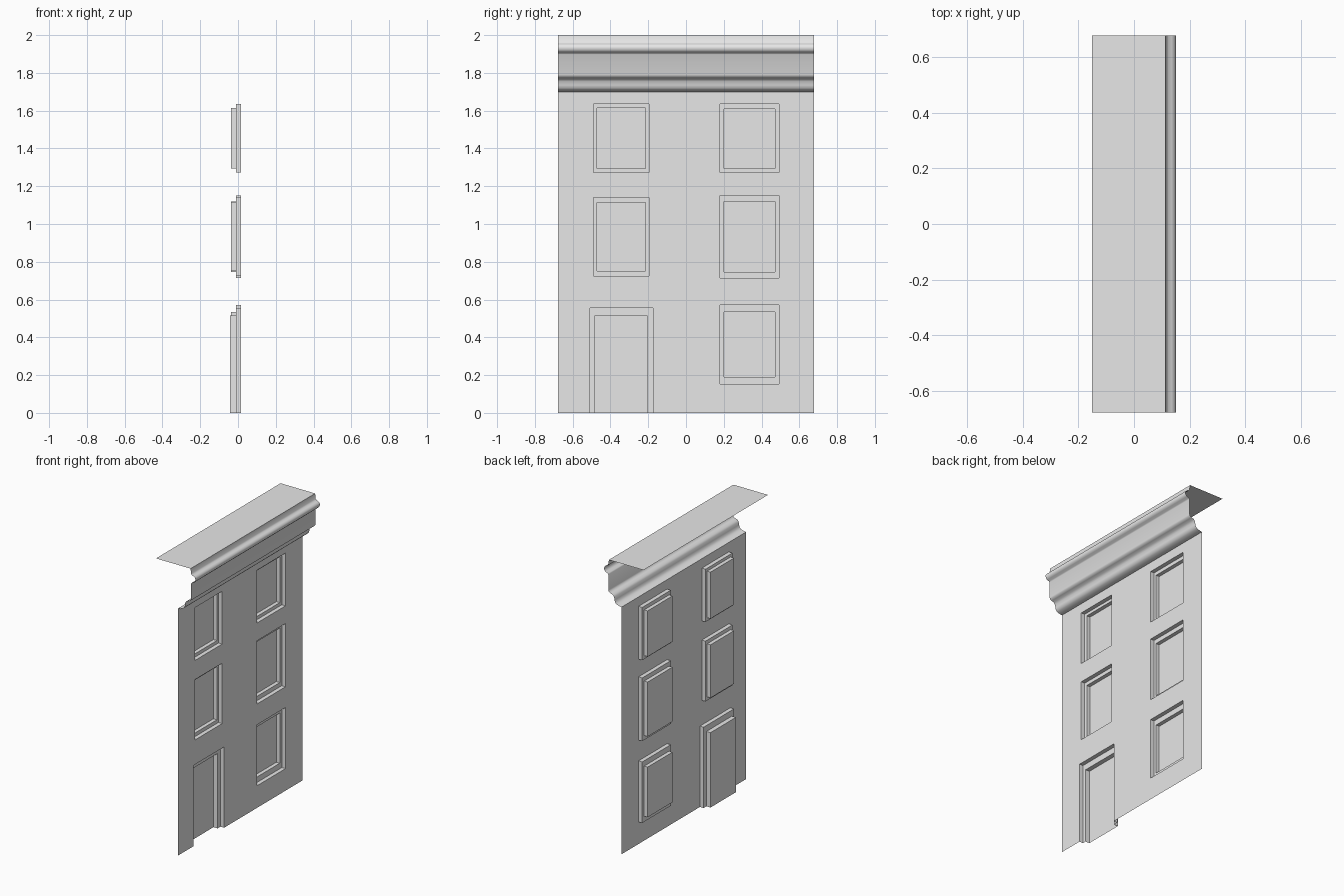
import bpy, bmesh, math

cube = bpy.data.objects.get("Cube")
if cube:
    bpy.data.objects.remove(cube)

HALF = 0.677            # half the facade width
WALL_X, FRAME_X, PANE_X, DOOR_X = 0.017, -0.011, -0.037, -0.042
WALL_TOP = 1.70

stone = bpy.data.materials.new("pale grey stone")
stone.use_nodes = True
stone.diffuse_color = (0.8, 0.8, 0.8, 1)
stone.node_tree.nodes["Principled BSDF"].inputs["Base Color"].default_value = (0.8, 0.8, 0.8, 1)


def finish(name, bm, smooth=None):
    mesh = bpy.data.meshes.new(name)
    bmesh.ops.remove_doubles(bm, verts=bm.verts, dist=1e-5)
    bm.to_mesh(mesh)
    bm.free()
    mesh.materials.append(stone)
    obj = bpy.data.objects.new(name, mesh)
    bpy.context.collection.objects.link(obj)
    if smooth:
        bpy.ops.object.select_all(action="DESELECT")
        obj.select_set(True)
        bpy.context.view_layer.objects.active = obj
        bpy.ops.object.shade_smooth_by_angle(angle=math.radians(smooth))
    return obj


def face(bm, points):
    return bm.faces.new([bm.verts.new(p) for p in points])


def corners(rect, x):
    y0, y1, z0, z1 = rect
    return [(x, y0, z0), (x, y1, z0), (x, y1, z1), (x, y0, z1)]


def extrude_profile(name, profile, smooth=None):
    """Sweep an (x, z) profile along the whole width."""
    bm = bmesh.new()
    for (xa, za), (xb, zb) in zip(profile, profile[1:]):
        face(bm, [(xa, -HALF, za), (xa, HALF, za), (xb, HALF, zb), (xb, -HALF, zb)])
    return finish(name, bm, smooth)


def recess(name, outer, inner, back_x, open_base=False):
    """Two-step reveal with a closed panel at the back."""
    rings = [corners(outer, WALL_X), corners(outer, FRAME_X),
             corners(inner, FRAME_X), corners(inner, back_x)]
    bm = bmesh.new()
    for a, b in zip(rings, rings[1:]):
        for i in range(1 if open_base else 0, 4):
            j = (i + 1) % 4
            face(bm, [a[i], a[j], b[j], b[i]])
    face(bm, rings[-1])
    return finish(name, bm)


# Openings: name, outer rectangle, inner rectangle (y0, y1, z0, z1)
right_out, right_in = (-0.49, -0.197), (-0.47, -0.214)
left_out, left_in = (0.181, 0.492), (0.20, 0.47)
windows = [
    ("upper_window_a", right_out + (1.272, 1.635), right_in + (1.295, 1.615)),
    ("upper_window_b", left_out + (1.272, 1.635), left_in + (1.295, 1.61)),
    ("middle_window_a", right_out + (0.725, 1.14), right_in + (0.75, 1.115)),
    ("middle_window_b", left_out + (0.715, 1.15), left_in + (0.745, 1.12)),
    ("lower_window", left_out + (0.152, 0.572), left_in + (0.19, 0.535)),
]
door = ("door", (-0.507, -0.175, 0, 0.556), (-0.482, -0.206, 0, 0.515))

for name, outer, inner in windows:
    recess(name, outer, inner, PANE_X)
recess(*door, DOOR_X, open_base=True)

# Wall sheet with holes for the openings
holes = [w[1] for w in windows] + [door[1]]
ys = sorted({-HALF, HALF} | {y for h in holes for y in h[:2]})
zs = sorted({0, WALL_TOP} | {z for h in holes for z in h[2:]})
bm = bmesh.new()
for y0, y1 in zip(ys, ys[1:]):
    for z0, z1 in zip(zs, zs[1:]):
        cy, cz = (y0 + y1) / 2, (z0 + z1) / 2
        if not any(h[0] < cy < h[1] and h[2] < cz < h[3] for h in holes):
            face(bm, corners((y0, y1, z0, z1), WALL_X))
bmesh.ops.remove_doubles(bm, verts=bm.verts, dist=1e-5)
bmesh.ops.dissolve_limit(bm, angle_limit=0.01, verts=bm.verts, edges=bm.edges)
finish("wall", bm)

# Cornice moulding: two stepped bands, frieze and rounded crown
cornice = [(WALL_X, WALL_TOP), (0.035, 1.703), (0.055, 1.709), (0.066, 1.72), (0.07, 1.735),
           (0.073, 1.755), (0.082, 1.767), (0.10, 1.773), (0.112, 1.779), (0.117, 1.79),
           (0.117, 1.898), (0.122, 1.905), (0.138, 1.91), (0.147, 1.92), (0.15, 1.934),
           (0.146, 1.946), (0.135, 1.953), (0.123, 1.957), (0.117, 1.966), (0.113, 2.0)]
extrude_profile("cornice", cornice, 80)

# Flat roof sheet running back from the crown
extrude_profile("roof", [(0.113, 2.0), (-0.15, 2.0)])
